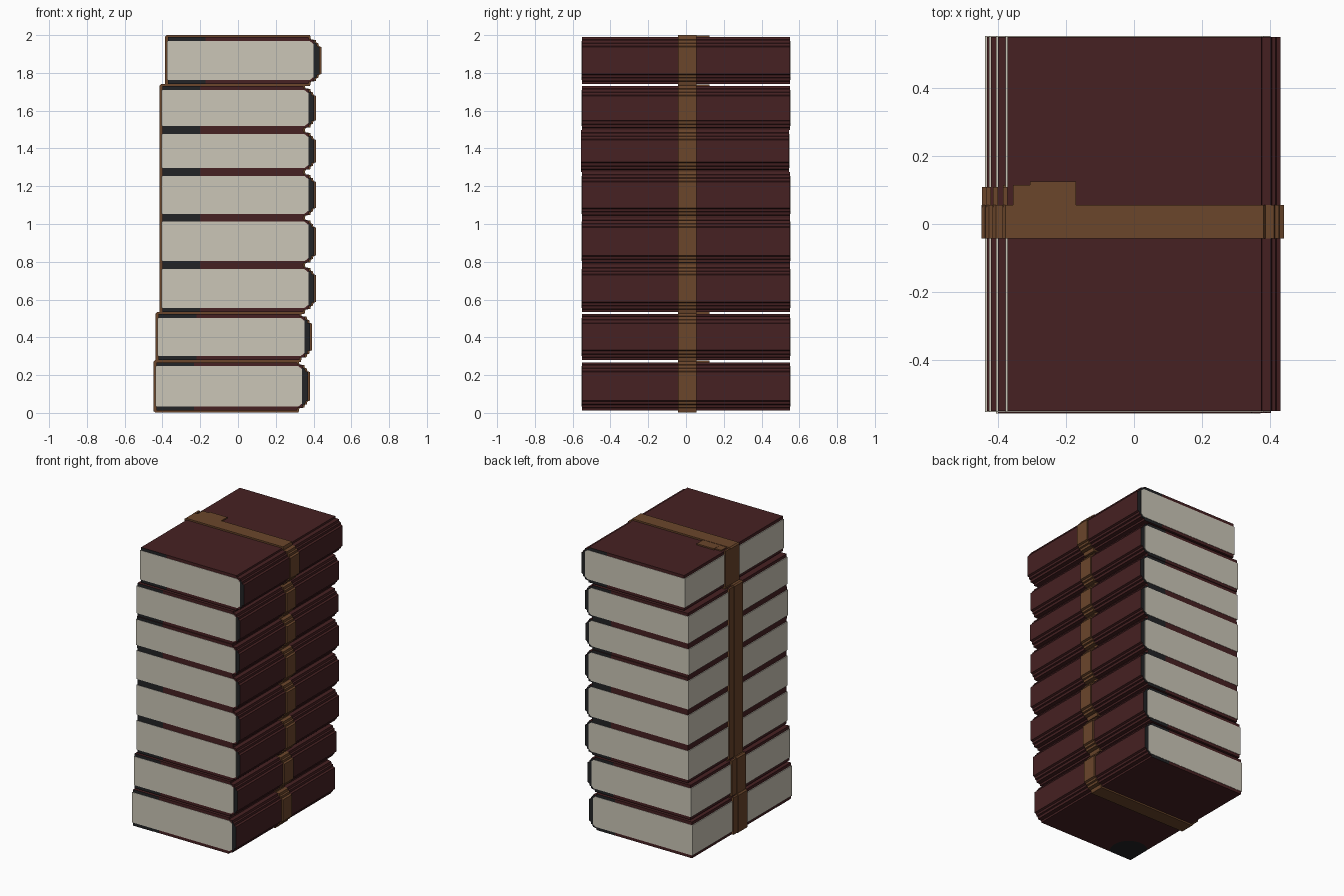
import bpy, bmesh

if "Cube" in bpy.data.objects:
    bpy.data.objects.remove(bpy.data.objects["Cube"])


def material(name, rgb):
    m = bpy.data.materials.new(name)
    m.diffuse_color = (*rgb, 1)
    m.use_nodes = True
    m.node_tree.nodes["Principled BSDF"].inputs["Base Color"].default_value = m.diffuse_color
    return m


RED = material("dark red cover", (0.061, 0.015, 0.016))
BLACK = material("black binding", (0.016, 0.017, 0.019))
PAPER = material("cream paper", (0.60, 0.565, 0.475))
LEATHER = material("brown strap", (0.147, 0.061, 0.024))


def prism(name, pts, y0, y1, mats, cuts=(), rule=None):
    """Extrude an x-z outline along y, split it at x cuts, colour faces by rule."""
    bm = bmesh.new()
    face = bm.faces.new([bm.verts.new((x, y0, z)) for x, z in pts])
    ext = bmesh.ops.extrude_face_region(bm, geom=[face])
    vs = [g for g in ext["geom"] if isinstance(g, bmesh.types.BMVert)]
    bmesh.ops.translate(bm, verts=vs, vec=(0, y1 - y0, 0))
    for c in cuts:
        bmesh.ops.bisect_plane(bm, geom=bm.verts[:] + bm.edges[:] + bm.faces[:],
                               plane_co=(c, 0, 0), plane_no=(1, 0, 0))
    bmesh.ops.recalc_face_normals(bm, faces=bm.faces[:])
    if rule:
        for f in bm.faces:
            f.material_index = rule(f)
    me = bpy.data.meshes.new(name)
    bm.to_mesh(me)
    bm.free()
    for m in mats:
        me.materials.append(m)
    ob = bpy.data.objects.new(name, me)
    bpy.context.collection.objects.link(ob)
    return ob


def box(name, x0, x1, y0, y1, z0, z1, mat):
    return prism(name, [(x0, z0), (x1, z0), (x1, z1), (x0, z1)], y0, y1, [mat])


# Stepped spine: (x, inset from the top or bottom of the book)
SPINE = [(0.345, 0), (0.347, 0.012), (0.373, 0.015), (0.376, 0.03),
         (0.387, 0.033), (0.389, 0.047), (0.402, 0.052)]
LEFT = -0.40


def spine_side(s, z0, z1, grow=0.0):
    low = [(x + s + grow, z0 + d) for x, d in SPINE]
    high = [(x + s + grow, z1 - d) for x, d in reversed(SPINE)]
    return low + high


def book(i, s, z0, z1, dy):
    ya, yb = -0.55 + dy, 0.55 + dy

    def rule(f):
        x = f.calc_center_median().x - s
        if abs(f.normal.y) < 0.9:
            return 0
        if x > 0.37:
            return 1
        return int(x < -0.2 if f.normal.y < 0 else x > 0.2)

    # Cover with black corners and spine ends
    outline = [(LEFT + s, z0)] + spine_side(s, z0, z1) + [(LEFT + s, z1)]
    prism(f"book_cover_{i}", outline, ya, yb, [RED, BLACK],
          (s - 0.2, s + 0.2, s + 0.372), rule)
    # Page block, just proud of the cover on three sides
    t = 0.021
    pages = [(LEFT + s - 0.006, z0 + t), (s + 0.352, z0 + t), (s + 0.372, z0 + 0.037),
             (s + 0.372, z1 - 0.037), (s + 0.352, z1 - t), (LEFT + s - 0.006, z1 - t)]
    prism(f"page_block_{i}", pages, ya - 0.002, yb + 0.002, [PAPER])


def strap(i, s, bounds):
    g = 0.011
    za, zb = bounds[0][0], bounds[-1][1]
    xl = LEFT + s - 0.016
    pts = [(xl, za - 0.003), (xl + 0.01, za - g), (s + 0.352, za - g)]
    for z0, z1 in bounds:
        side = spine_side(s, z0, z1, 0.01)
        # drop the shared point where two books meet
        pts += side if z0 == za else side[1:]
    pts += [(s + 0.352, zb + g), (xl + 0.01, zb + g), (xl, zb + 0.003)]
    prism(f"strap_{i}", pts, -0.043, 0.056, [LEATHER])
    # Overlapping strap end on the top and down the page edge
    box(f"strap_tab_{i}", s - 0.385, s - 0.335, 0.05, 0.115, zb - 0.002, zb + 0.008, LEATHER)
    box(f"strap_tab_end_{i}", s - 0.335, s - 0.20, 0.05, 0.125, zb - 0.002, zb + 0.009, LEATHER)
    box(f"strap_tail_{i}", xl + 0.002, LEFT + s, 0.05, 0.108, za, zb + 0.006, LEATHER)


# Bundles: sideways shift and the heights where the books meet
BUNDLES = [(-0.032, [0.013, 0.268]),
           (-0.02, [0.28, 0.524]),
           (0.0, [0.535, 0.782, 1.033, 1.275, 1.497, 1.73]),
           (0.029, [1.742, 1.989])]
n = 0
for b, (shift, levels) in enumerate(BUNDLES, 1):
    bounds = list(zip(levels, levels[1:]))
    for z0, z1 in bounds:
        n += 1
        book(n, shift, z0, z1, -0.005 if n == 6 else 0)
    strap(b, shift, bounds)

# Black rounded patch under the lowest cover, clipped at the corner
bm = bmesh.new()
cx, cy = LEFT - 0.032, -0.55
bmesh.ops.create_circle(bm, cap_ends=True, segments=32, radius=0.12)
bmesh.ops.translate(bm, verts=bm.verts[:], vec=(cx + 0.09, cy + 0.09, 0.012))
for v in bm.verts:
    v.co.x = max(v.co.x, cx)
    v.co.y = max(v.co.y, cy)
    if v.co.x < cx + 0.06 and v.co.y < cy + 0.06:
        v.co.x, v.co.y = cx, cy
bmesh.ops.remove_doubles(bm, verts=bm.verts[:], dist=0.0005)
for f in bm.faces:
    if f.normal.z > 0:
        f.normal_flip()
me = bpy.data.meshes.new("cover_corner_patch")
bm.to_mesh(me)
bm.free()
me.materials.append(BLACK)
bpy.context.collection.objects.link(bpy.data.objects.new("cover_corner_patch", me))
